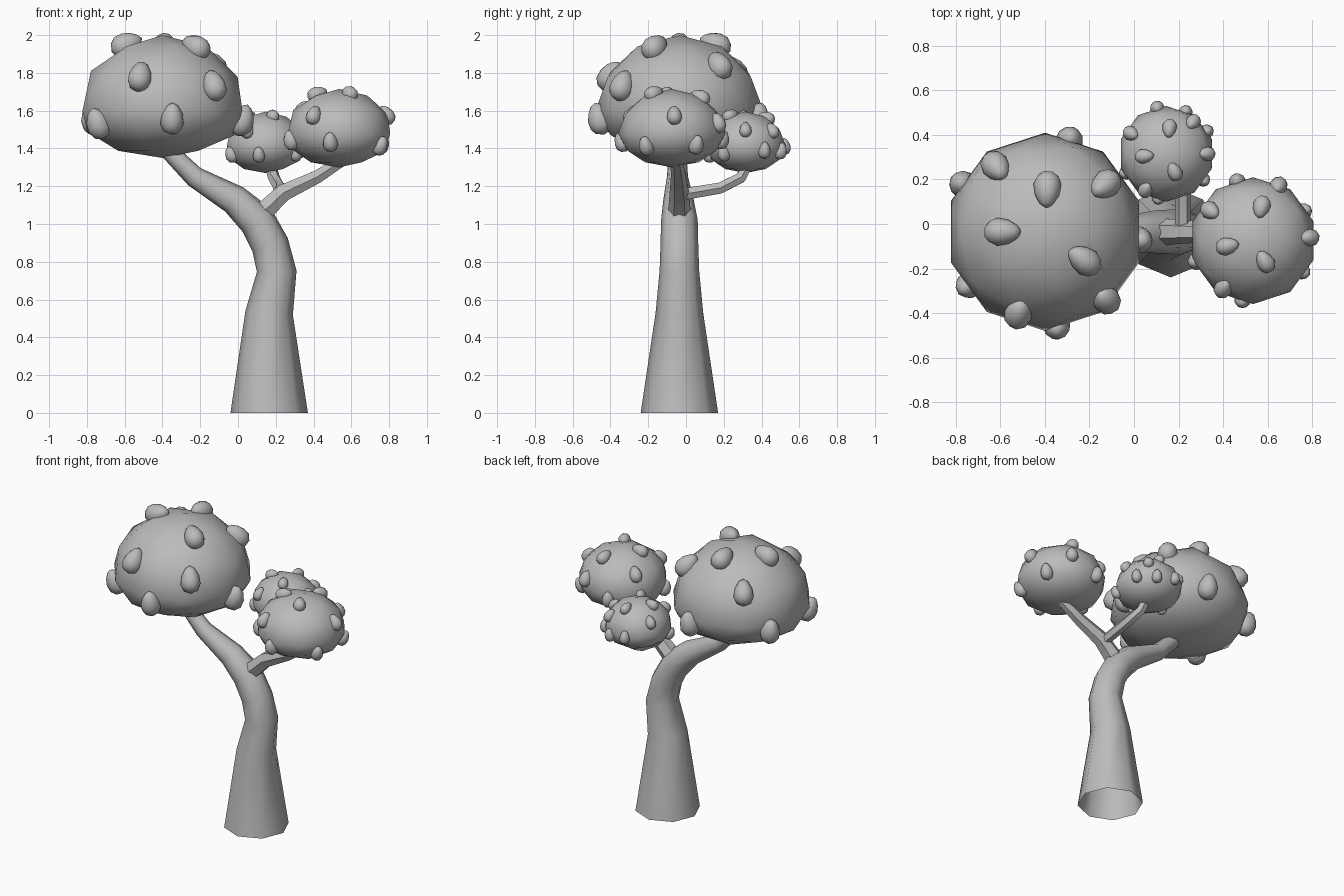
import bpy
import bmesh
from math import sin, cos, pi, radians, sqrt
from mathutils import Vector, Matrix

cube = bpy.data.objects.get("Cube")
if cube:
    bpy.data.objects.remove(cube, do_unlink=True)

grey = bpy.data.materials.new("plain_grey")
grey.use_nodes = True
GREY = (0.5, 0.5, 0.5, 1)
grey.diffuse_color = GREY
grey.node_tree.nodes["Principled BSDF"].inputs["Base Color"].default_value = GREY


def finish(bm, name, angle):
    bmesh.ops.recalc_face_normals(bm, faces=bm.faces)
    mesh = bpy.data.meshes.new(name)
    bm.to_mesh(mesh)
    bm.free()
    mesh.materials.append(grey)
    obj = bpy.data.objects.new(name, mesh)
    bpy.context.collection.objects.link(obj)
    bpy.ops.object.select_all(action="DESELECT")
    obj.select_set(True)
    bpy.context.view_layer.objects.active = obj
    bpy.ops.object.shade_smooth_by_angle(angle=radians(angle))


def limb(name, path, sides, side_axis, cap_start):
    """Tapered tube through (x, y, z, radius) points."""
    bm = bmesh.new()
    points = [Vector(p[:3]) for p in path]
    rings = []
    for i, p in enumerate(points):
        before = (p - points[i - 1]).normalized() if i else Vector()
        after = (points[i + 1] - p).normalized() if i + 1 < len(points) else Vector()
        t = (before + after).normalized()
        side = Vector(side_axis)
        u = (side - t * side.dot(t)).normalized()
        v = t.cross(u)
        r = path[i][3]
        rings.append([bm.verts.new(p + r * (u * cos(a) + v * sin(a)))
                      for a in (2 * pi * k / sides for k in range(sides))])
    for low, high in zip(rings, rings[1:]):
        for k in range(sides):
            n = (k + 1) % sides
            bm.faces.new((low[k], low[n], high[n], high[k]))
    bm.faces.new(rings[-1])
    if cap_start:
        bm.faces.new(rings[0])
    finish(bm, name, 50)


def crown(name, centre, radius, up, down, bump, spots):
    """Squashed dome plus egg-shaped bumps at (azimuth, elevation) spots."""
    c = Vector(centre)
    bm = bmesh.new()
    bmesh.ops.create_icosphere(bm, subdivisions=2, radius=1)
    for v in bm.verts:
        v.co = c + Vector((v.co.x * radius, v.co.y * radius,
                           v.co.z * (up if v.co.z > 0 else down)))
    finish(bm, name, 60)

    bm = bmesh.new()
    for az, el in spots:
        a, e = radians(az), radians(el)
        height = up if el > 0 else down
        spot = Vector((cos(a) * cos(e) * radius, sin(a) * cos(e) * radius, sin(e) * height))
        n = Vector((spot.x / radius ** 2, spot.y / radius ** 2, spot.z / height ** 2)).normalized()
        across = Vector((-sin(a), cos(a), 0))
        along = n.cross(across)
        frame = Matrix((across, along, n)).transposed()
        for v in bmesh.ops.create_icosphere(bm, subdivisions=2, radius=1)["verts"]:
            x, y, z = v.co
            taper = 1 - 0.25 * y
            egg = Vector((x * taper * 0.7, y, z * taper * 0.75)) * bump
            v.co = c + spot * 0.97 + frame @ egg
    finish(bm, name + "_bumps", 60)


# Trunk sweeping into the main branch, open at the ground
limb("trunk", [(0.165, -0.035, 0, 0.205), (0.165, -0.035, 0.53, 0.126),
               (0.205, -0.035, 0.75, 0.105), (0.17, -0.035, 0.89, 0.1),
               (0.1, -0.035, 1.02, 0.097), (-0.02, -0.04, 1.13, 0.08),
               (-0.23, -0.045, 1.25, 0.056), (-0.38, -0.045, 1.4, 0.045)],
     8, (0, 1, 0), False)

# Side branches
limb("left_branch", [(0.13, -0.035, 1.06, 0.06), (0.24, -0.035, 1.165, 0.052),
                     (0.42, -0.04, 1.25, 0.04), (0.56, -0.05, 1.34, 0.032)],
     6, (0, 1, 0), True)
limb("back_branch", [(0.22, -0.03, 1.155, 0.036), (0.22, 0.18, 1.19, 0.034),
                     (0.19, 0.29, 1.245, 0.032), (0.17, 0.33, 1.32, 0.03)],
     6, (1, 0, 0), True)

# Leafy crowns
crown("right_crown", (-0.4, -0.035, 1.6), 0.445, 0.4, 0.25, 0.088,
      [(127, 33), (87, 64), (38, 38), (180, 64), (-36, 60), (75, -10),
       (150, -10), (-48, 20), (-108, 28), (-83, -10), (-145, -16), (-5, -12)])
crown("left_crown", (0.535, -0.075, 1.48), 0.285, 0.235, 0.18, 0.056,
      [(145, 33), (76, 56), (192, 65), (-60, 67), (65, 14), (105, -10), (3, 25),
       (30, -20), (-122, 25), (-100, -15), (-32, -22), (200, -12)])
crown("back_crown", (0.145, 0.315, 1.41), 0.215, 0.185, 0.14, 0.046,
      [(101, 0), (65, -10), (29, -8), (83, 57), (150, 30), (186, 62), (-65, 65),
       (0, 30), (-35, -15), (205, -18), (-100, -18), (-120, 28), (50, 28)])
